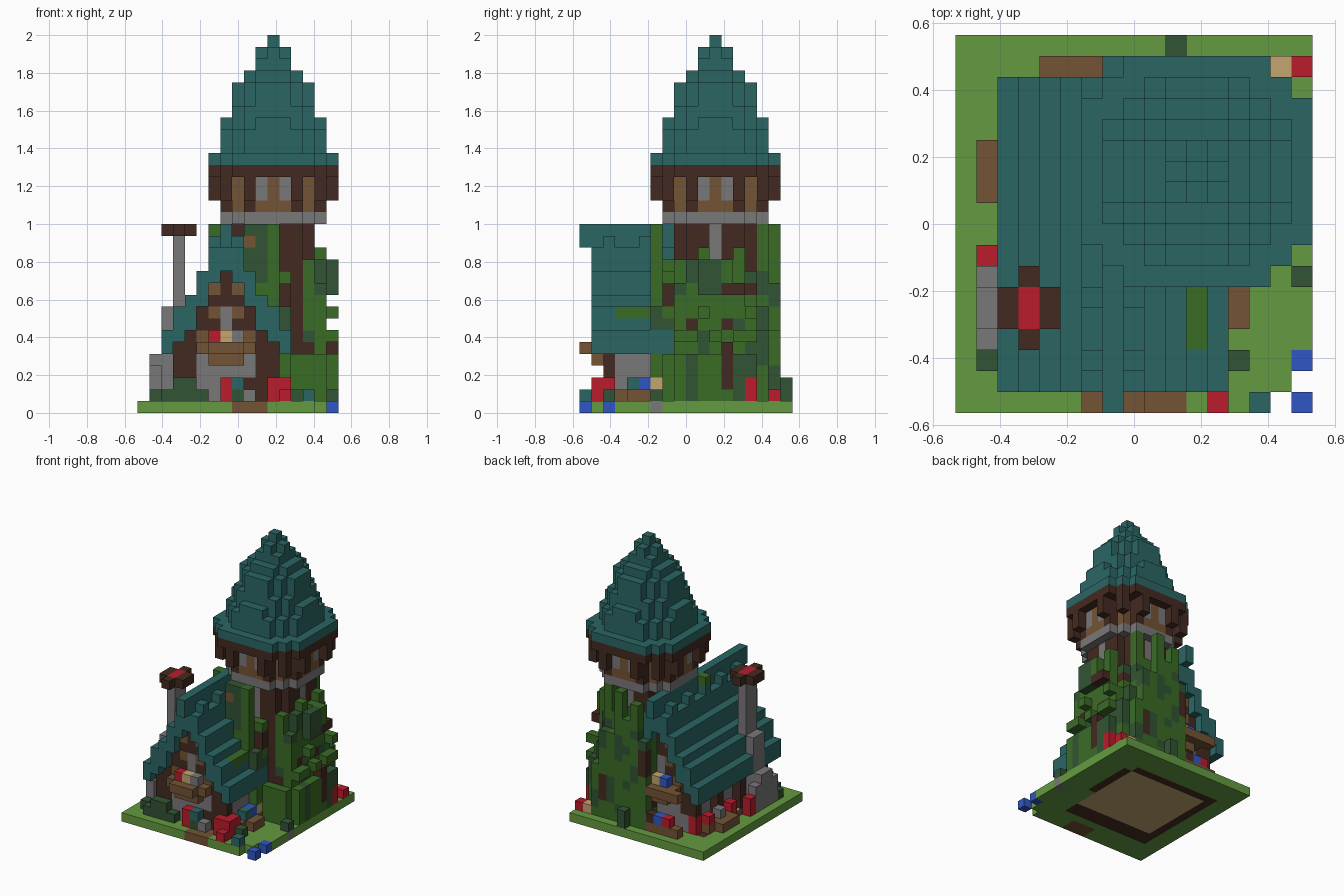
import bpy, bmesh, random
from mathutils import Vector

random.seed(4)
if "Cube" in bpy.data.objects:
    bpy.data.objects.remove(bpy.data.objects["Cube"])

# Palette, given as display values and converted to linear
PALETTE = {
    "grass": (100, 155, 64), "vine": (58, 108, 38), "moss": (49, 84, 51),
    "teal": (42, 102, 100), "bark": (68, 42, 33), "wood": (116, 84, 53),
    "stone": (122, 120, 122), "red": (186, 28, 44), "blue": (48, 86, 196),
    "tan": (194, 166, 112)}
NAMES = list(PALETTE)
MATS = []
for name, rgb in PALETTE.items():
    col = [((c / 255 + 0.055) / 1.055) ** 2.4 for c in rgb] + [1]
    m = bpy.data.materials.new(name)
    m.use_nodes = True
    m.diffuse_color = col
    bsdf = m.node_tree.nodes["Principled BSDF"]
    bsdf.inputs["Base Color"].default_value = col
    bsdf.inputs["Roughness"].default_value = 0.9
    MATS.append(m)

U = 1 / 16                       # block size
ORIGIN = Vector((-8.5, -9, 0))
blocks = {}                      # (i, j, k) -> (part, colour)


def box(part, col, i, j, k, keep=False):
    """Fill half-open ranges of blocks; a single number means one block."""
    r = [range(*v) if isinstance(v, tuple) else (v,) for v in (i, j, k)]
    for a in r[0]:
        for b in r[1]:
            for c in r[2]:
                if not (keep and (a, b, c) in blocks):
                    blocks[a, b, c] = (part, col)


# Ground with foundation, nibbled front corner and path
box("ground", "grass", (0, 17), (0, 18), 0)
for c in [(15, 0, 0), (16, 0, 0), (16, 1, 0), (16, 2, 0)]:
    del blocks[c]
box("ground", "bark", (2, 13), (3, 15), 0)
box("ground", "bark", 13, (8, 14), 0)
box("ground", "tan", (3, 13), (5, 14), 0)
box("path", "wood", (8, 11), (0, 2), 0)
box("path", "stone", 16, 6, 0)

# Tower: shaft, collar, lantern room and eaves, all on one axis
CX = CY = 11
SPIRE_DROP = {0: 0, 1: 1, 2: 2, 4: 3, 5: 3, 8: 4, 9: 4, 10: 4, 13: 6,
              16: 7, 17: 7, 18: 8, 20: 8}
for dx in range(-5, 6):
    for dy in range(-5, 6):
        x, y, r2 = CX + dx, CY + dy, dx * dx + dy * dy
        lo, hi = sorted((abs(dx), abs(dy)))
        if r2 <= 13:
            box("tower_shaft", "stone" if lo == 0 else "bark", x, y, (1, 16))
        if r2 <= 20:
            box("tower_collar", "stone", x, y, 16)
            wall = "bark" if (hi == 4 and lo == 2) else "wood"
            box("lantern_room", wall, x, y, (17, 20))
            if hi == 4 and lo == 1:
                box("lantern_window", "stone", x, y, (18, 20))
            box("spire", "teal", x, y, (22, 32 - SPIRE_DROP[r2]))
        if r2 <= 34:
            box("tower_eaves", "bark", x, y, 20)
            box("spire", "teal", x, y, 21)
            if (hi, lo) in [(5, 2), (4, 4)]:
                box("eaves_bracket", "bark", x, y, (18, 20))

# House: stone lower walls, timber gables and stepped roof along y
RIDGE = 7
TOP = [16, 14, 12, 10, 9, 7]
BASE = [12, 11, 9, 7, 6, 5]
for d in range(-5, 6):
    a = abs(d)
    x = RIDGE + d
    if -4 < d < 5:
        box("house_wall", "stone", x, (2, 15), (1, 5))
    if a < 5:
        box("gable", "bark", x, (2, 15), (5, BASE[a]))
    box("roof", "teal", x, (1, 16), (BASE[a], TOP[a]))
for j in (0, 16):
    box("ridge", "teal", RIDGE, j, (14, 16))
for j in range(2, 15, 3):
    box("ridge", "teal", (6, 9), j, 14)

# Gable details, front then back
for wall, out in ((2, -1), (14, 1)):
    for d in (-1, 1):
        box("gable_trim", "wood", RIDGE + d, wall, 10)
        box("gable_trim", "wood", RIDGE + 2 * d, wall, (6, 7))
        box("gable_trim", "wood", RIDGE + d, wall, 8)
        box("timber_post", "bark", RIDGE + 3 * d, wall, (3, 5))
    box("timber_post", "bark", RIDGE - 4, wall, (3, 6))
    box("gable_window", "stone", RIDGE, wall, (6, 9))
    box("gable_window", "stone", RIDGE + 1, wall, (6, 7))
    box("window_box", "wood", (5, 10), wall + out, 5)
    box("window_box", "wood", (6, 9), wall + out, 4)
    box("window_box", "wood", (4, 8) if out > 0 else (6, 9), wall + 2 * out, 5)
    for x, col in ((6, "red" if out < 0 else "blue"), (7, "tan"), (8, "stone")):
        box("window_flower", col, x, wall + out, 6)
box("door", "bark", (9, 11), 2, (1, 3))

# Timber posts along the chimney side and the front corner
for j in range(6, 15, 4):
    box("timber_post", "bark", 3, j, (1, 6))
box("timber_post", "bark", 11, 2, (3, 6))

# Chimney with stepped foot and capped top
box("chimney", "stone", 3, (4, 6), (1, 15))
box("chimney", "stone", 2, (4, 6), (1, 9))
box("chimney", "stone", 1, (3, 7), (1, 4))
box("chimney", "stone", 1, (4, 6), 4)
box("chimney_cap", "bark", (2, 5), (4, 6), 15)
box("chimney_cap", "bark", 3, (3, 7), 15)
box("chimney_ember", "red", 3, (4, 6), 15)

# Climbing vines around the free sides of the tower
for dx in range(-3, 6):
    for dy in range(-5, 6):
        r2 = dx * dx + dy * dy
        x, y = CX + dx, CY + dy
        if dy <= -4 and dx > 1:
            if dy == -4 and r2 <= 34:
                box("vines", "vine", x, y, (1, 5), keep=True)
        elif dx == 5 and r2 <= 34:
            # Tufts hanging on the outer side
            for span in ((1, 5), (6, 7), (8, 9), (10, 13)):
                if random.random() < 0.65:
                    col = "moss" if random.random() < 0.3 else "vine"
                    box("vines", col, x, y, span)
        elif 9 < r2 <= 34:
            h = random.choice((12, 13, 14) if r2 <= 20 else (7, 9, 11, 13))
            box("vines", "vine", x, y, (1, h), keep=True)
            for n in range(2):
                k0 = random.randrange(2, 12)
                col = "bark" if random.random() < 0.2 else "moss"
                for k in range(k0, min(k0 + random.choice((1, 2, 3)), h)):
                    if blocks[x, y, k][0] == "vines":
                        box("vines", col, x, y, k)
box("vines", "vine", CX, 16, (1, 16), keep=True)
box("vines", "vine", 9, 16, (1, 15), keep=True)
box("vines", "vine", 13, 15, (1, 16), keep=True)
box("vines", "vine", 11, 6, (1, 16), keep=True)
box("vines", "moss", (9, 11), 6, (10, 16), keep=True)
box("vines", "wood", 9, 6, 14)
box("vines", "vine", 6, 8, (14, 16), keep=True)
box("exposed_root", "bark", 16, 12, (2, 6))
box("exposed_root", "bark", 16, (12, 14), 10)
box("roof_vine", "vine", 11, (3, 6), 8)

# Planters and bushes around the house
box("planter", "wood", 13, (4, 6), 1)
box("planter", "wood", 12, (3, 7), 1)
box("planter", "wood", 1, (10, 13), 1)
box("planter", "wood", 2, (9, 14), 1)
box("planter", "wood", (4, 8), 16, 1)
box("bush", "moss", (2, 6), 1, 1)
box("bush", "moss", (3, 5), 1, 2)
box("bush", "moss", 1, 2, 1)
box("bush", "moss", 13, 2, 1)
box("bush", "moss", 16, 6, 1)
box("bush", "moss", 10, 17, (1, 3))

# Flowers: colour, column, row, lowest block, height
for col, i, j, k, n in [
        ("red", 7, 1, 1, 2), ("red", 11, 1, 1, 2), ("red", 12, 0, 1, 1),
        ("red", 12, 1, 1, 2), ("red", 12, 2, 1, 2), ("red", 13, 14, 1, 2),
        ("teal", 8, 1, 2, 1), ("moss", 8, 1, 1, 1), ("stone", 9, 1, 1, 1),
        ("red", 16, 14, 1, 2), ("teal", 12, 4, 2, 1), ("blue", 12, 5, 2, 1),
        ("tan", 12, 6, 2, 1), ("red", 1, 7, 1, 2), ("red", 3, 14, 1, 2),
        ("red", 2, 9, 2, 1), ("stone", 2, 11, 2, 1), ("red", 2, 13, 2, 1),
        ("red", 5, 16, 2, 1), ("blue", 6, 16, 2, 1), ("bark", 7, 16, 2, 1),
        ("red", 16, 16, 1, 1), ("tan", 15, 16, 1, 1), ("teal", 14, 0, 1, 1),
        ("blue", 16, 0, 0, 1), ("blue", 16, 2, 0, 1)]:
    box("flowers", col, i, j, (k, k + n))

# Skin every part with its exposed block faces, then merge flat areas
AXES = [Vector(v) for v in ((1, 0, 0), (0, 1, 0), (0, 0, 1))]
for part in sorted({p for p, _ in blocks.values()}):
    bm = bmesh.new()
    for cell, (owner, col) in blocks.items():
        if owner != part:
            continue
        mid = Vector(cell) + Vector((0.5, 0.5, 0.5)) + ORIGIN
        for n in range(3):
            u, v = AXES[(n + 1) % 3] / 2, AXES[(n + 2) % 3] / 2
            for s in (-1, 1):
                near = list(cell)
                near[n] += s
                if tuple(near) in blocks:
                    continue
                c = mid + AXES[n] * s / 2
                ring = [c - u - v, c + u - v, c + u + v, c - u + v][::s]
                f = bm.faces.new([bm.verts.new(p * U) for p in ring])
                f.material_index = NAMES.index(col)
    bmesh.ops.remove_doubles(bm, verts=bm.verts, dist=0.001)
    bmesh.ops.dissolve_limit(bm, angle_limit=0.01, verts=bm.verts,
                             edges=bm.edges, delimit={'MATERIAL'})
    mesh = bpy.data.meshes.new(part)
    for m in MATS:
        mesh.materials.append(m)
    bm.to_mesh(mesh)
    bm.free()
    bpy.context.collection.objects.link(bpy.data.objects.new(part, mesh))
